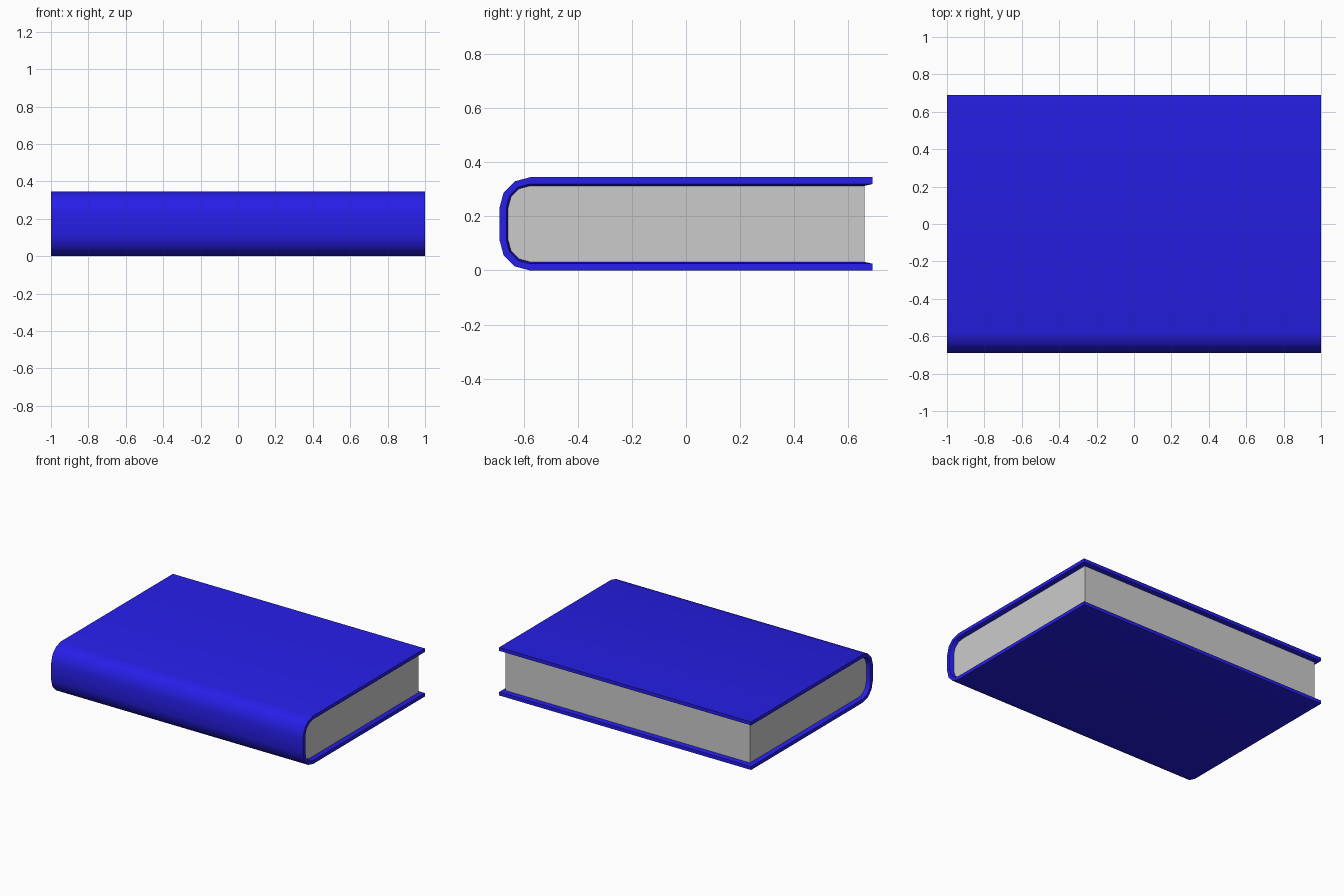
import bpy, bmesh
from math import sin, cos, radians

if "Cube" in bpy.data.objects:
    bpy.data.objects.remove(bpy.data.objects["Cube"])

HEIGHT, SPINE_Y, RADIUS = 0.345, -0.69, 0.113
LIP, BOARD = 0.025, 0.032      # cover thickness at the rim and further in
PAGE_X, PAGE_Y = 0.97, 0.66    # page block is set back from the cover edges


def ring(bm, x, offset, y_end):
    """Book section at x, inset by offset: top edge, round spine, bottom edge."""
    r, cy = RADIUS - offset, SPINE_Y + RADIUS
    arc = [(cy - r * sin(radians(a)), r * cos(radians(a))) for a in (0, 30, 60, 90)]
    pts = [(y_end, HEIGHT - offset)]
    pts += [(y, HEIGHT - RADIUS + z) for y, z in arc]
    pts += [(y, RADIUS - z) for y, z in reversed(arc)]
    pts += [(y_end, offset)]
    return [bm.verts.new((x, y, z)) for y, z in pts]


def finish(bm, name, color=None):
    bmesh.ops.recalc_face_normals(bm, faces=bm.faces[:])
    mesh = bpy.data.meshes.new(name)
    bm.to_mesh(mesh)
    bm.free()
    obj = bpy.data.objects.new(name, mesh)
    bpy.context.collection.objects.link(obj)
    if color:
        mat = bpy.data.materials.new(name + "_color")
        mat.diffuse_color = color
        mat.use_nodes = True
        mat.node_tree.nodes["Principled BSDF"].inputs["Base Color"].default_value = mat.diffuse_color
        mesh.materials.append(mat)
    bpy.ops.object.select_all(action='DESELECT')
    obj.select_set(True)
    bpy.context.view_layer.objects.active = obj
    bpy.ops.object.shade_smooth_by_angle(angle=radians(35))


# Cover: wrapped board with a chamfered inner rim
bm = bmesh.new()
rings = [ring(bm, *p) for p in (
    (-1, 0, 0.69), (-1, LIP, 0.69), (-PAGE_X, BOARD, PAGE_Y),
    (PAGE_X, BOARD, PAGE_Y), (1, LIP, 0.69), (1, 0, 0.69))]
for i, a in enumerate(rings):
    b = rings[(i + 1) % len(rings)]
    for j in range(len(a) - 1):
        bm.faces.new((a[j], a[j + 1], b[j + 1], b[j]))
for e in (0, -1):
    for i in (0, 1):
        bm.faces.new((rings[i][e], rings[i + 1][e], rings[4 - i][e], rings[5 - i][e]))
finish(bm, "cover", (0.02, 0.013, 0.8, 1))

# Page block filling the cover
bm = bmesh.new()
a, b = (ring(bm, x, BOARD, PAGE_Y) for x in (-PAGE_X, PAGE_X))
bm.faces.new(a)
bm.faces.new(b)
for j in range(len(a)):
    k = (j + 1) % len(a)
    bm.faces.new((a[j], a[k], b[k], b[j]))
finish(bm, "pages")
